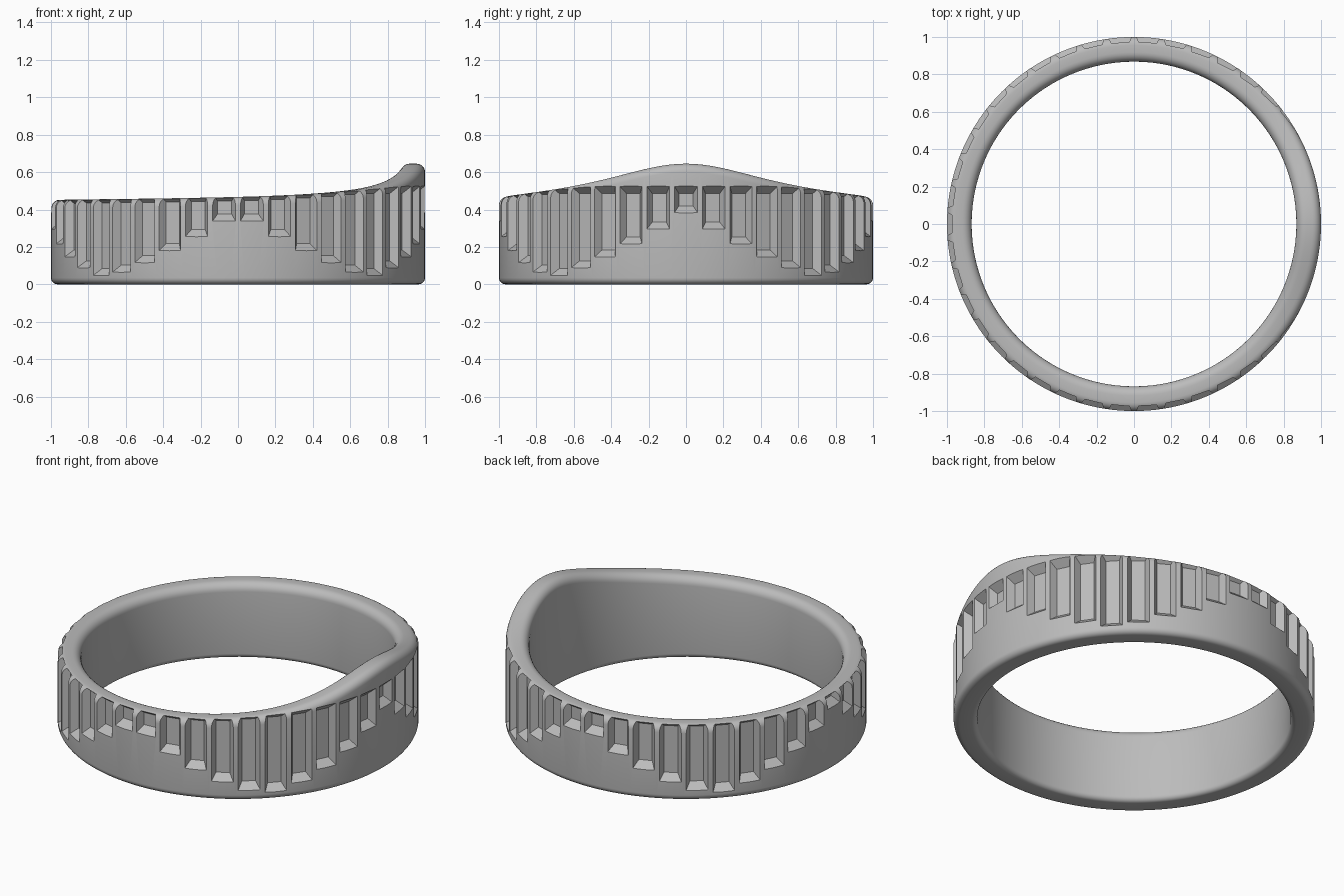
import bpy, bmesh
from math import sin, cos, pi, radians, degrees

if "Cube" in bpy.data.objects:
    bpy.data.objects.remove(bpy.data.objects["Cube"])

SEGMENTS, FLUTES = 168, 42
OUTER, INNER = 1.0, 0.868

metal = bpy.data.materials.new("grey metal")
metal.use_nodes = True
GREY = (0.5, 0.5, 0.5, 1)
metal.diffuse_color = GREY
metal.node_tree.nodes["Principled BSDF"].inputs["Base Color"].default_value = GREY


def off_axis(a):
    """Angle in degrees away from the raised side at +x."""
    d = degrees(a) % 360
    return min(d, 360 - d)


def rim_height(a):
    return 0.445 + 0.2 / (1 + (off_axis(a) / 32) ** 2)


def flute_foot(a):
    """Four deep scallops around the band, shallow at each quarter."""
    quarter = off_axis(a) % 90
    t = min(quarter, 90 - quarter) / 45
    return 0.04 + 0.34 * (1 - t) ** 1.4


def cross_section(top):
    """Rounded rectangle as (radius, height) points."""
    corners = [(OUTER, 0, 0.035, -90), (OUTER, top, 0.045, 0),
               (INNER, top, 0.05, 90), (INNER, 0, 0.03, 180)]
    points = []
    for r, z, fillet, start in corners:
        cr = r - fillet if r == OUTER else r + fillet
        cz = z + fillet if z == 0 else z - fillet
        for i in range(7):
            a = radians(start + 15 * i)
            points.append((cr + fillet * cos(a), cz + fillet * sin(a)))
    return points


def make_object(name, bm):
    bmesh.ops.recalc_face_normals(bm, faces=bm.faces)
    mesh = bpy.data.meshes.new(name)
    bm.to_mesh(mesh)
    bm.free()
    mesh.materials.append(metal)
    obj = bpy.data.objects.new(name, mesh)
    bpy.context.collection.objects.link(obj)
    return obj


# Band: rounded section swept round the circle with a varying rim height
bm = bmesh.new()
loops = []
for s in range(SEGMENTS):
    a = 2 * pi * s / SEGMENTS
    loops.append([bm.verts.new((r * cos(a), r * sin(a), z))
                  for r, z in cross_section(rim_height(a))])
for s in range(SEGMENTS):
    here, there = loops[s], loops[(s + 1) % SEGMENTS]
    for i in range(len(here)):
        j = (i + 1) % len(here)
        bm.faces.new((here[i], there[i], there[j], here[j]))
band = make_object("ring_band", bm)

# Flute cutters: tapered blocks, narrower and shorter toward the floor
bm = bmesh.new()
for n in range(FLUTES):
    a = 2 * pi * n / FLUTES
    top = min(0.525, rim_height(a) + 0.02)
    foot = flute_foot(a)
    rings = []
    for r, half, low, high in ((1.02, 0.073, foot - 0.015, top + 0.018),
                               (0.955, 0.038, foot + 0.04, top - 0.04)):
        rings.append([bm.verts.new((r * cos(a) - t * sin(a), r * sin(a) + t * cos(a), z))
                      for t, z in ((-half, low), (half, low), (half, high), (-half, high))])
    outer, inner = rings
    bm.faces.new(outer)
    bm.faces.new(inner[::-1])
    for i in range(4):
        j = (i + 1) % 4
        bm.faces.new((outer[j], outer[i], inner[i], inner[j]))
cutters = make_object("flute_cutters", bm)
cutters.hide_render = True
cutters.hide_viewport = True
cutters.display_type = 'WIRE'

# Carve the flutes and bake the result
cut = band.modifiers.new("flutes", 'BOOLEAN')
cut.operation = 'DIFFERENCE'
cut.solver = 'EXACT'
cut.object = cutters
bpy.context.view_layer.objects.active = band
band.select_set(True)
bpy.ops.object.modifier_apply(modifier=cut.name)
bpy.data.objects.remove(cutters)
bpy.ops.object.shade_smooth_by_angle(angle=radians(28))
